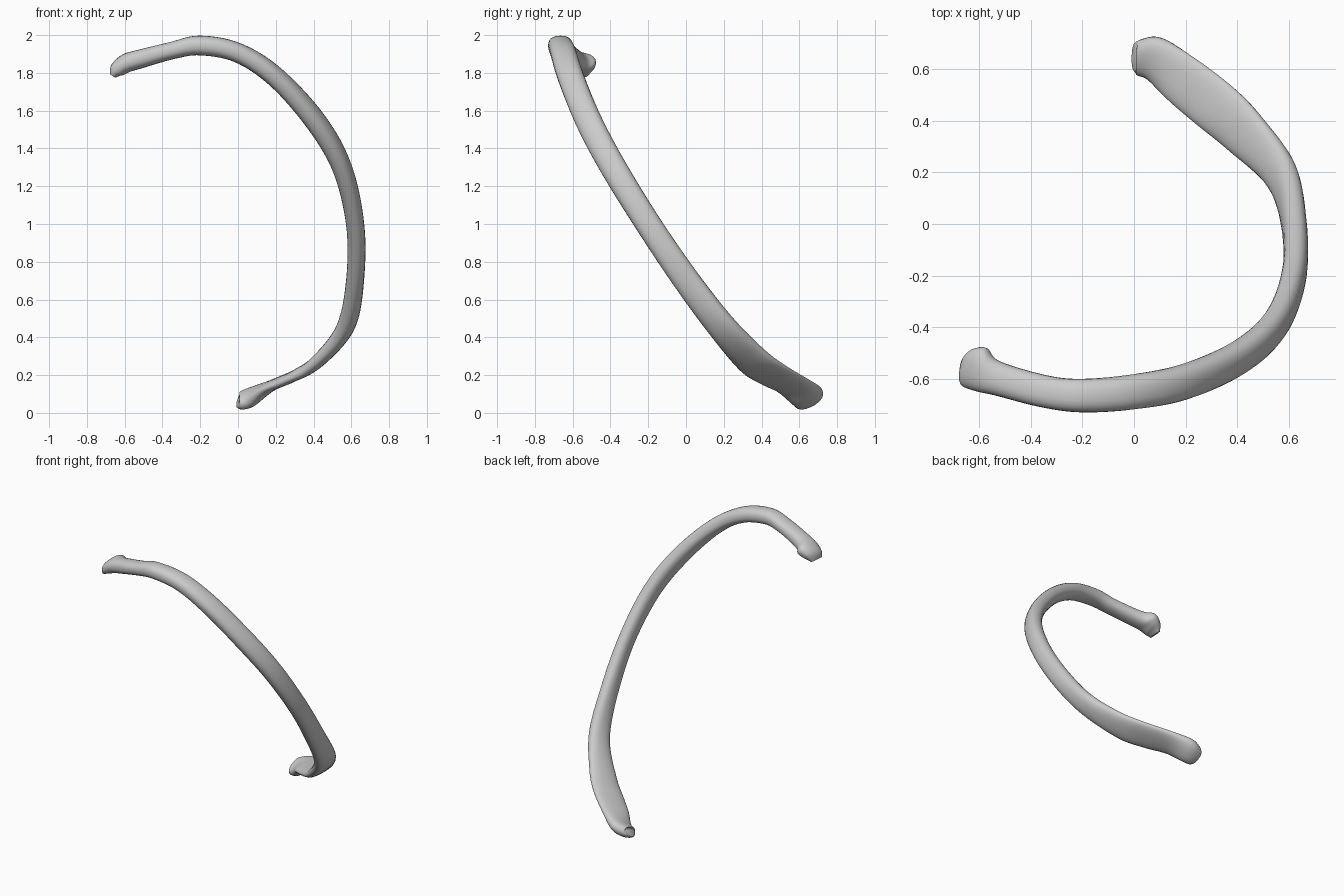
import bpy
import bmesh
from math import cos, sin, tau, copysign, radians
from mathutils import Vector

cube = bpy.data.objects.get("Cube")
if cube:
    bpy.data.objects.remove(cube, do_unlink=True)

SIDES, STEPS = 24, 8

# Sections from the head to the front end: centre, half width vector, half thickness
sections = [
    ((-.662, -.57, 1.785), (.005, .05, .0), .018),
    ((-.635, -.56, 1.82), (.015, .075, .01), .042),
    ((-.59, -.565, 1.852), (.015, .085, .01), .05),
    ((-.53, -.598, 1.87), (.01, .066, .0), .05),
    ((-.35, -.648, 1.918), (.01, .062, .0), .046),
    ((-.2, -.665, 1.945), (.0, .065, .0), .052),
    ((.0, -.65, 1.906), (.0, .068, .005), .052),
    ((.2, -.61, 1.777), (.005, .068, .015), .052),
    ((.41, -.515, 1.545), (.01, .063, .03), .052),
    ((.55, -.385, 1.3), (.005, .06, .035), .05),
    ((.62, -.2, 1.0), (.0, .057, .037), .048),
    ((.62, .0, .705), (.01, .058, .04), .047),
    ((.57, .19, .455), (.035, .056, .045), .045),
    ((.43, .35, .28), (.062, .064, .05), .036),
    ((.31, .46, .203), (.078, .066, .043), .029),
    ((.18, .565, .145), (.055, .078, .03), .029),
    ((.08, .64, .088), (.022, .08, .035), .043),
    ((.018, .645, .067), (.004, .066, .03), .04),
    ((.002, .642, .067), (.002, .05, .022), .026),
]
rows = [Vector((*c, *w, t)) for c, w, t in sections]


def blend(a, b, c, d, t):
    """Smooth curve through b and c."""
    return .5 * (2 * b + (c - a) * t + (2 * a - 5 * b + 4 * c - d) * t * t
                 + (3 * b - a - 3 * c + d) * t ** 3)


# Resample the sections along a smooth path
path = []
last = len(rows) - 1
for i in range(last):
    a, b, c, d = (rows[max(0, min(last, i + k))] for k in (-1, 0, 1, 2))
    path += [blend(a, b, c, d, s / STEPS) for s in range(STEPS)]
path.append(rows[-1])


def rounded(v):
    return copysign(abs(v) ** .85, v)


# Sweep a flattened oval along the path
bm = bmesh.new()
rings = []
for i, row in enumerate(path):
    centre, wide, thick = Vector(row[0:3]), Vector(row[3:6]), row[6]
    ahead, behind = path[min(i + 2, len(path) - 1)], path[max(i - 2, 0)]
    tangent = (Vector(ahead[0:3]) - Vector(behind[0:3])).normalized()
    normal = tangent.cross(wide).normalized() * thick
    angles = [tau * k / SIDES for k in range(SIDES)]
    rings.append([bm.verts.new(centre + wide * rounded(cos(a)) + normal * rounded(sin(a)))
                  for a in angles])
for r, s in zip(rings, rings[1:]):
    for k in range(SIDES):
        n = (k + 1) % SIDES
        bm.faces.new((r[k], r[n], s[n], s[k]))

# Close both ends
bm.faces.new(rings[0])
bm.faces.new(rings[-1])
bmesh.ops.recalc_face_normals(bm, faces=bm.faces)
mesh = bpy.data.meshes.new("rib_bone")
bm.to_mesh(mesh)
bm.free()
rib = bpy.data.objects.new("rib_bone", mesh)
bpy.context.collection.objects.link(rib)

# Bone colour
mat = bpy.data.materials.new("pale_grey")
mat.use_nodes = True
colour = (.6, .6, .6, 1)
mat.diffuse_color = colour
mat.node_tree.nodes["Principled BSDF"].inputs["Base Color"].default_value = colour
mesh.materials.append(mat)

bpy.context.view_layer.objects.active = rib
rib.select_set(True)
bpy.ops.object.shade_smooth_by_angle(angle=radians(50))
